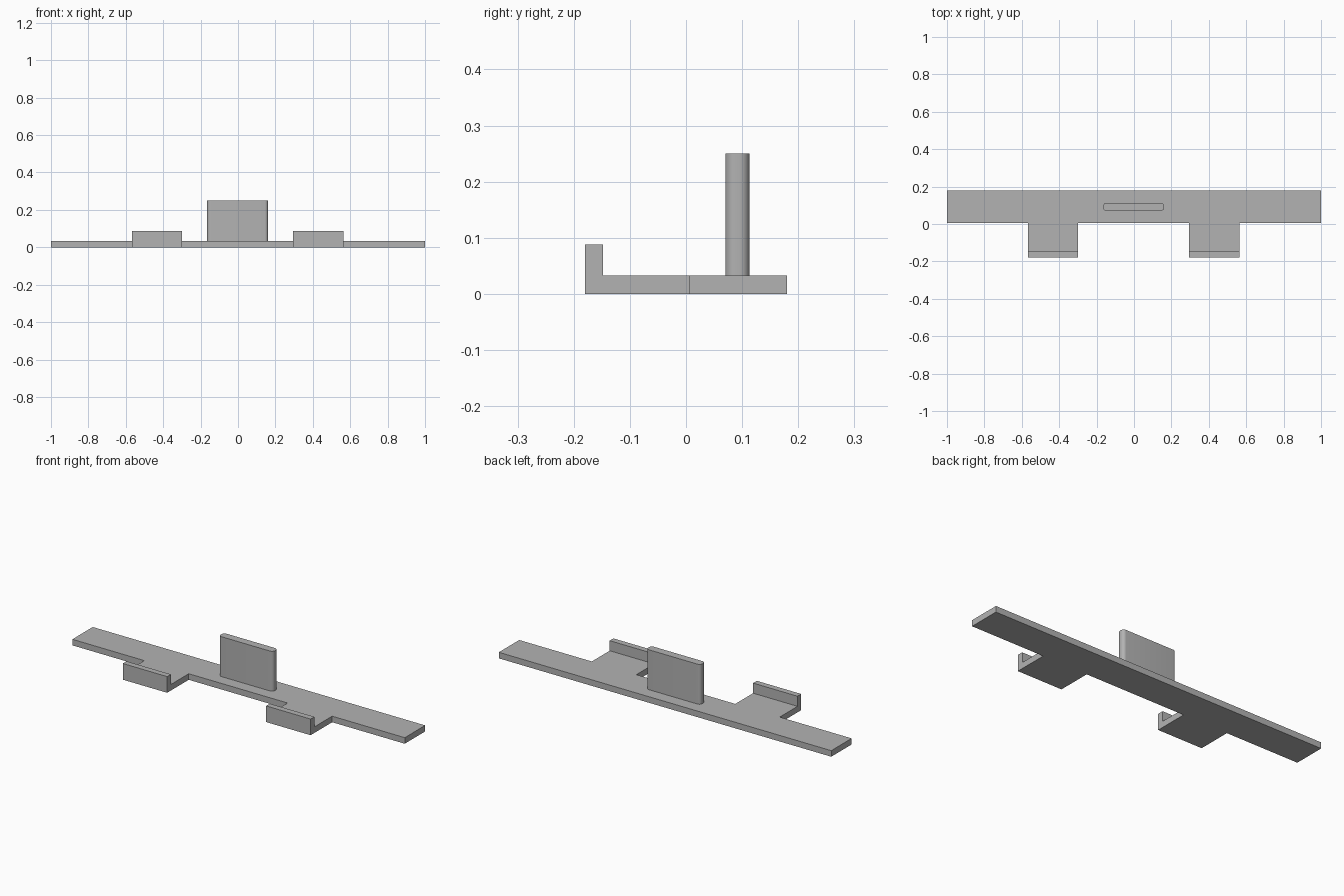
import bpy
import bmesh
import math
from mathutils import Vector

cube = bpy.data.objects.get("Cube")
if cube:
    bpy.data.objects.remove(cube, do_unlink=True)

grey = bpy.data.materials.new("plain grey")
grey.use_nodes = True
COLOUR = (0.45, 0.45, 0.45, 1)
grey.diffuse_color = COLOUR
grey.node_tree.nodes["Principled BSDF"].inputs["Base Color"].default_value = COLOUR


def extrude_up(bm, faces, height):
    """Raise flat faces into a solid and return the new top faces."""
    geom = bmesh.ops.extrude_face_region(bm, geom=faces)["geom"]
    verts = [g for g in geom if isinstance(g, bmesh.types.BMVert)]
    bmesh.ops.translate(bm, verts=verts, vec=(0, 0, height))
    return [g for g in geom if isinstance(g, bmesh.types.BMFace)]


def finish(name, bm):
    """Turn the bmesh into a clean grey object."""
    bmesh.ops.recalc_face_normals(bm, faces=bm.faces[:])
    mesh = bpy.data.meshes.new(name)
    bm.to_mesh(mesh)
    bm.free()
    mesh.materials.append(grey)
    obj = bpy.data.objects.new(name, mesh)
    bpy.context.collection.objects.link(obj)
    return obj


# Base bar with two forward tabs, each ending in a raised lip
THICK, LIP_TOP = 0.033, 0.088
xs = [-1, -0.567, -0.3, 0.295, 0.563, 1]
ys = [-0.18, -0.148, 0.005, 0.18]
bm = bmesh.new()
grid = [[bm.verts.new((x, y, 0)) for x in xs] for y in ys]
cells = []
for j in range(len(ys) - 1):
    for i in range(len(xs) - 1):
        if j == 2 or i in (1, 3):
            cells.append(bm.faces.new((grid[j][i], grid[j][i + 1],
                                       grid[j + 1][i + 1], grid[j + 1][i])))
bmesh.ops.delete(bm, geom=[v for v in bm.verts if not v.link_faces], context='VERTS')
tops = extrude_up(bm, cells, THICK)
lips = [f for f in tops if f.calc_center_median().y < ys[1]]
extrude_up(bm, lips, LIP_TOP - THICK)
bmesh.ops.recalc_face_normals(bm, faces=bm.faces[:])
bmesh.ops.dissolve_limit(bm, angle_limit=math.radians(1),
                         verts=bm.verts[:], edges=bm.edges[:])
finish("base_with_tabs", bm)

# Upright plate with rounded ends
HALF_X, HALF_Y, RADIUS, STEPS = 0.163, 0.0215, 0.018, 8
centre = Vector((-0.002, 0.0915, THICK))
bm = bmesh.new()
outline = []
for quarter, (sx, sy) in enumerate([(1, 1), (-1, 1), (-1, -1), (1, -1)]):
    for k in range(STEPS + 1):
        a = (quarter + k / STEPS) * math.pi / 2
        corner = Vector((sx * (HALF_X - RADIUS), sy * (HALF_Y - RADIUS), 0))
        arc = Vector((math.cos(a), math.sin(a), 0)) * RADIUS
        outline.append(bm.verts.new(centre + corner + arc))
extrude_up(bm, [bm.faces.new(outline)], 0.25 - THICK)
plate = finish("upright_plate", bm)

bpy.ops.object.select_all(action='DESELECT')
plate.select_set(True)
bpy.context.view_layer.objects.active = plate
bpy.ops.object.shade_smooth_by_angle(angle=math.radians(30))
